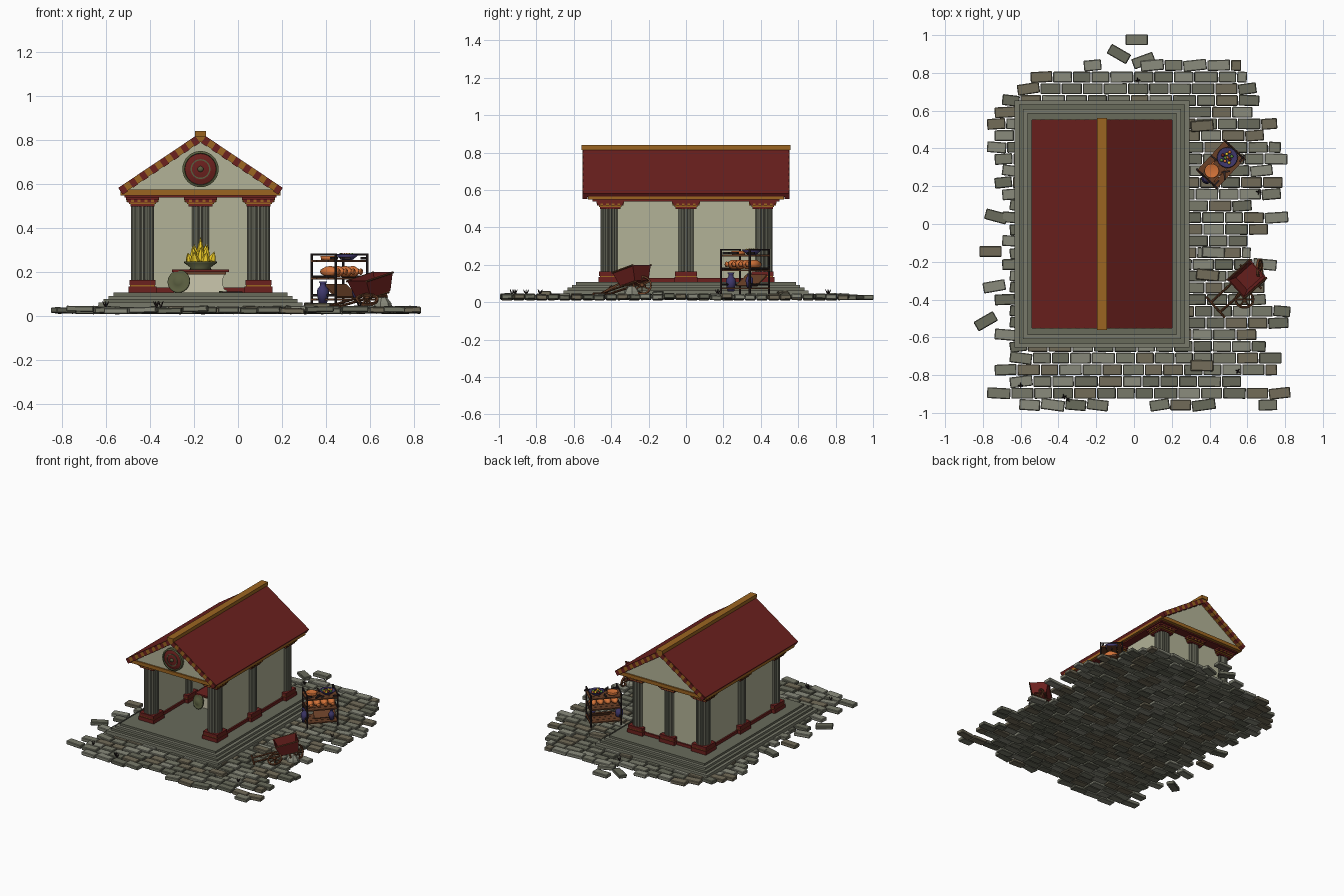
import bpy, bmesh, random
from math import sin, cos, pi, radians, atan2, hypot
from mathutils import Matrix, Vector

if "Cube" in bpy.data.objects:
    bpy.data.objects.remove(bpy.data.objects["Cube"])

random.seed(4)
T = lambda x, y, z: Matrix.Translation((x, y, z))
R = lambda a, ax: Matrix.Rotation(radians(a), 4, ax)
I = Matrix.Identity(4)
COL = dict(stone=(.19, .195, .145), stone_dark=(.14, .145, .105), stone_light=(.25, .255, .2),
           stone_brown=(.17, .15, .1), cream=(.45, .45, .31), altar=(.6, .57, .42), red=(.15, .015, .013),
           gold=(.33, .13, .015), bronze=(.1, .11, .05), flame=(.85, .6, .02), wood=(.14, .05, .02),
           dark=(.03, .02, .02), clay=(.65, .17, .04), purple=(.05, .04, .15), green=(.12, .3, .04))
MAT = {}
for k, c in COL.items():
    MAT[k] = bpy.data.materials.new(k)
    MAT[k].diffuse_color = (*c, 1)


def obj(name, bm, mat, M=I, smooth=False):
    bmesh.ops.recalc_face_normals(bm, faces=bm.faces)
    me = bpy.data.meshes.new(name)
    for f in bm.faces:
        f.smooth = smooth
    bm.to_mesh(me)
    bm.free()
    me.materials.append(MAT[mat])
    o = bpy.data.objects.new(name, me)
    o.matrix_world = M
    bpy.context.collection.objects.link(o)
    return o


def add_box(bm, c, s, rot=I):
    bmesh.ops.create_cube(bm, size=1, matrix=T(*c) @ rot @ Matrix.Diagonal((*s, 1)))


def box(name, c, s, mat, M=I):
    bm = bmesh.new()
    add_box(bm, c, s)
    return obj(name, bm, mat, M)


def lathe(name, prof, mat, M=I, n=16, smooth=True):
    bm = bmesh.new()
    vs = [bm.verts.new((r, 0, z)) for r, z in prof]
    es = [bm.edges.new(p) for p in zip(vs, vs[1:])]
    bmesh.ops.spin(bm, geom=vs + es, axis=(0, 0, 1), cent=(0, 0, 0), steps=n, angle=2 * pi)
    bmesh.ops.remove_doubles(bm, verts=bm.verts, dist=1e-4)
    return obj(name, bm, mat, M, smooth)


def prism(name, pts, depth, mat, M=I):
    bm = bmesh.new()
    f = bm.faces.new([bm.verts.new((x, y, 0)) for x, y in pts])
    g = bmesh.ops.extrude_face_region(bm, geom=[f])['geom']
    bmesh.ops.translate(bm, vec=(0, 0, depth), verts=[v for v in g if isinstance(v, bmesh.types.BMVert)])
    return obj(name, bm, mat, M)


def rod(name, a, b, r, mat, M=I, n=8):
    a, b = Vector(a), Vector(b)
    d = b - a
    bm = bmesh.new()
    bmesh.ops.create_cone(bm, cap_ends=True, segments=n, radius1=r, radius2=r, depth=d.length)
    return obj(name, bm, mat, M @ T(*((a + b) / 2)) @ d.to_track_quat('Z', 'Y').to_matrix().to_4x4())


# paving: rows of loose bricks with ragged ends (row limits in hundredths)
left = [48, 55, 62, 70, 74, 78, 74, 78, 74, 70, 74, 70, 66, 70, 66, 70, 66, 70, 66, 66, 74, 66, 66, 74, 66, 66, 74, 66, 78, 72]
right = [57, 60, 65, 68, 67, 76, 69, 78, 83, 74, 83, 78, 64, 83, 76, 64, 62, 76, 70, 70, 70, 83, 82, 65, 70, 83, 76, 60, 83, 76]
stones = ['stone', 'stone_dark', 'stone_light', 'stone_brown']
paving = {k: bmesh.new() for k in stones}
def brick(x, y, z, length, yaw, tilt=2):
    rot = R(yaw, 'Z') @ R(random.uniform(-tilt, tilt), 'X') @ R(random.uniform(-tilt, tilt), 'Y')
    add_box(paving[random.choice(stones)], (x, y, z), (length, .057, .026), rot)
for k, (l, r) in enumerate(zip(left, right)):
    y, x, r = .84 - .062 * k, -l / 100, r / 100
    while x < r - .05:
        w = min(random.uniform(.095, .13), r - x)
        edge = x < -l / 100 + .02 or x + w > r - .02
        if not (k in (0, 29) and random.random() < .25):
            brick(x + w / 2, y, random.uniform(.023, .034), w - .005,
                  random.uniform(-9, 9) if edge or k in (0, 29) else random.uniform(-1, 1))
        x += w
for x, y, a in [(.015, .975, 0), (-.08, .9, -30), (.05, .865, 20), (-.785, -.515, 30), (-.74, -.33, 10),
                (-.76, -.145, 0), (-.73, .04, -15)]:
    brick(x, y, .026, .118, a)
for x, y in [(.39, -.27), (.42, -.15), (.36, .52), (.36, -.75)]:
    brick(x, y, .045, .12, random.uniform(-6, 6), 4)
for k, bm in paving.items():
    o = obj('paving_' + k, bm, k)
    b = o.modifiers.new('bevel', 'BEVEL')
    b.width, b.segments = .004, 1

# grass tufts
for i, (x, y) in enumerate([(-.6, -.855), (-.37, -.915), (-.35, -.93), (.55, -.78), (.66, .17), (.02, .76)]):
    for j in range(4):
        lathe(f'grass_{i}_{j}', [(.004, 0), (.003, .02), (0, .035)], 'dark',
              T(x, y, .04) @ R(90 * j + 20 * i, 'Z') @ R(28, 'X'), 4, False)

# stepped platform
C = -.17
for i in range(4):
    box(f'step_{i}', (C, 0, .055 + .0075 * i - .0075), (.925 - .045 * i, 1.31 - .045 * i, .03 + .015 * i),
        'stone_dark' if i % 2 else 'stone')

# fluted columns: four corners, middle of each side, middle of back
flute = [(r * cos(a), r * sin(a)) for i in range(64)
         for a, r in [(2 * pi * i / 64, (.052, .051, .044, .051)[i % 4])]]
cols = [(s * .263, y) for s in (-1, 1) for y in (-.405, 0, .41)] + [(0, .41)]
for i, (dx, y) in enumerate(cols):
    x = C + dx
    prism(f'column_shaft_{i}', flute, .36, 'stone', T(x, y, .15))
    for w, z, h, m in [(.125, .12, .03, 'red'), (.112, .138, .01, 'gold'), (.118, .152, .022, 'red'),
                       (.11, .503, .01, 'red'), (.122, .513, .01, 'gold'), (.134, .522, .012, 'red'),
                       (.148, .536, .018, 'red')]:
        box(f'column_moulding_{i}', (x, y, z), (w, w, h), m)
    for s in (-1, 1):
        for a in (0, 90):
            for t in (-.045, -.015, .015, .045):
                box(f'capital_bead_{i}', (t, s * .068, .523), (.014, .008, .012), 'gold', T(x, y, 0) @ R(a, 'Z'))

# walls on three sides with red skirting
for n, c, s in [('left', (C - .263, 0), (.05, .81)), ('right', (C + .263, 0), (.05, .81)), ('back', (C, .41), (.53, .05))]:
    box(n + '_wall', (*c, .325), (*s, .44), 'cream')
    box(n + '_skirting', (*c, .117), (s[0] + .022, s[1] + .022, .024), 'red')

# cornice, gables and roof
box('architrave', (C, 0, .545), (.69, 1.0, .012), 'red')
box('cornice', (C, 0, .561), (.725, 1.05, .026), 'gold')
prism('gable', [(-.345, .57), (.345, .57), (0, .803)], 1.03, 'cream', T(C, .515, 0) @ R(90, 'X'))
A, L = atan2(.25, .373), hypot(.25, .373)
for s, side in ((-1, 'left'), (1, 'right')):
    M = T(C, 0, .832) @ Matrix.Rotation(s * A, 4, 'Y')
    box(side + '_roof', (s * L / 2, 0, -.011), (L, 1.1, .022), 'red', M)
    box(side + '_roof_lining', (s * L / 2, 0, -.025), (L - .02, 1.08, .01), 'gold', M)
    for e in (-1, 1):
        for i in range(16):
            box(f'{side}_rake_block_{i}', (s * (i + .5) * L / 16, e * .54, -.018 - .003 * (i % 2)),
                (L / 16, .026, .032), ('gold', 'red')[i % 2], M)
box('roof_ridge', (C, 0, .827), (.052, 1.12, .026), 'gold')

# medallion on the front gable
M = T(C, -.51, .667) @ R(90, 'X')
lathe('medallion_rim', [(0, 0), (.082, 0), (.082, .026), (.072, .03), (.07, .02), (0, .02)], 'bronze', M, 32, False)
lathe('medallion_face', [(.071, .02), (.05, .026), (.02, .03), (0, .03)], 'red', M, 32, False)
lathe('medallion_ring', [(.045, .025), (.045, .031), (.039, .031), (.039, .025)], 'bronze', M, 32, False)
lathe('medallion_boss', [(.014, .028), (.012, .036), (0, .038)], 'bronze', M, 12)

# altar with fire bowl
AY = .02
wid = [(.12, .105), (.12, .118), (.108, .122), (.1, .145), (.1, .165), (.108, .185), (.112, .19)]
prism('altar_block', wid + [(-w, z) for w, z in wid[::-1]], .16, 'altar', T(C, AY + .08, 0) @ R(90, 'X'))
box('altar_board', (C, AY, .196), (.23, .18, .012), 'wood')
box('altar_top', (C, AY, .207), (.26, .2, .011), 'red')
lathe('fire_bowl', [(0, .212), (.05, .212), (.045, .22), (.075, .242), (.076, .248), (.066, .246), (0, .232)],
      'bronze', T(C, AY, 0), 20)
for i in range(13):
    ring = 0 if i == 0 else 1 if i < 6 else 2
    a = i * 137.5
    h = (.125, .095, .06)[ring] * random.uniform(.85, 1.05)
    lathe(f'flame_{i}', [(.012, 0), (.021, h * .25), (.014, h * .6), (0, h)], 'flame',
          T(C, AY, .235) @ R(a, 'Z') @ T(.024 * ring, 0, 0) @ R(9 * ring, 'Y'), 6, False)

# shield leaning on the altar and a sword on the floor
M = T(-.268, -.085, .157) @ R(-15, 'Z') @ R(78, 'X')
lathe('shield', [(0, -.004), (.052, -.004), (.052, .004), (.046, .006), (.04, .002), (.02, .014), (0, .018)], 'bronze', M, 24)
M = T(-.03, -.2, .11) @ R(15, 'Z')
box('sword_blade', (0, 0, 0), (.1, .012, .004), 'dark', M)
box('sword_guard', (-.05, 0, .001), (.007, .034, .008), 'bronze', M)

# market shelf, turned on the paving
S = T(.46, .315, .045) @ R(47, 'Z')
for x in (-.105, .105):
    for y in (-.075, .075):
        rod('shelf_post', (x, y, 0), (x, y, .24), .006, 'dark', S, 6)
    for z in (.05, .135, .235):
        rod('shelf_rail', (x, -.075, z), (x, .075, z), .005, 'dark', S, 6)
for z in (.03, .125, .205):
    for y in (-.055, -.018, .018, .055):
        box('shelf_board', (0, y, z), (.225, .034, .009), 'wood', S)
box('shelf_back_board', (0, 0, 0), (.15, .1, .008), 'wood', S @ T(.03, .02, .07) @ R(35, 'X'))
jar = [(0, -.065), (.014, -.06), (.03, -.02), (.031, .01), (.02, .035), (.012, .045), (.012, .058), (.018, .064), (0, .06)]
for x in (-.075, -.025, .025, .075):
    lathe('lying_jar', jar, 'clay', S @ T(x * 1.0, -.01, .157) @ R(90, 'X') @ Matrix.Scale(.82, 4), 14)
vase = [(0, 0), (.018, 0), (.028, .045), (.025, .065), (.013, .08), (.013, .09), (.02, .1), (0, .096)]
lathe('tall_vase', vase, 'purple', T(.385, .24, .058), 14)
lathe('short_vase', vase, 'purple', S @ T(.07, -.04, .034) @ Matrix.Scale(.75, 4), 14)
bowl = [(0, 0), (.025, 0), (.055, .024), (.05, .026), (.02, .01), (0, .01)]
lathe('fruit_bowl', bowl, 'purple', S @ T(.05, 0, .21), 20)
for i in range(10):
    a, r = i * 2.4, .011 * i ** .5
    lathe('fruit', [(0, -.01), (.009, -.004), (.009, .004), (0, .01)], ('clay', 'green', 'red', 'flame')[i % 4],
          S @ T(.05 + r * cos(a), r * sin(a), .232), 8)
lathe('clay_dish', [(0, 0), (.035, 0), (.038, .018), (.032, .016), (0, .012)], 'clay', S @ T(-.058, .012, .21), 20)
for i, (x, y) in enumerate([(-.09, -.05), (-.03, -.055), (0, .05), (-.01, -.045), (.1, -.06)]):
    box('utensil', (0, 0, .008), (.045, .009, .012), 'dark', S @ T(x, y, .21) @ R(47 * i, 'Z'))

# broken hand cart
K = T(.61, -.28, .115) @ R(42, 'Z') @ R(-14, 'Y')
bm = bmesh.new()
bmesh.ops.create_cube(bm, size=1)
for v in bm.verts:
    w = 1 if v.co.z > 0 else .76
    v.co = (v.co.x * .165 * w, v.co.y * .13 * w, v.co.z * .08 + .025)
bmesh.ops.delete(bm, geom=[f for f in bm.faces if f.calc_center_median().z > .06], context='FACES')
tray = obj('cart_tray', bm, 'red', K)
tray.modifiers.new('wall', 'SOLIDIFY').thickness = .01
for s in (-1, 1):
    rod('cart_handle', (-.25, s * .035, -.012), (.06, s * .04, -.02), .006, 'wood', K)
    rod('cart_tray_rim', (-.085, s * .066, .065), (.085, s * .066, .065), .005, 'wood', K)
rod('cart_crossbar', (-.25, -.075, -.01), (-.25, .075, -.01), .006, 'wood', K)
rod('cart_axle', (0, -.09, -.026), (0, .08, -.026), .006, 'wood', K)
for M in (T(.585, -.4, .075) @ R(28, 'X'), T(.665, -.235, .09) @ R(75, 'Y')):
    lathe('cart_wheel_rim', [(.052, -.006), (.052, .006), (.043, .006), (.043, -.006), (.052, -.006)], 'wood', M, 20, False)
    lathe('cart_wheel_hub', [(0, -.012), (.011, -.012), (.011, .012), (0, .012)], 'wood', M, 10, False)
    for i in range(3):
        box('cart_wheel_spokes', (0, 0, 0), (.09, .007, .006), 'wood', M @ R(60 * i, 'Z'))
lathe('rubble_stone', [(0, 0), (.045, 0), (.04, .02), (.02, .045), (0, .05)], 'stone_light', T(.655, -.29, .04), 7, False)

for m in bpy.data.materials:
    if m.users and not m.is_grease_pencil:
        m.use_nodes = True
        m.node_tree.nodes["Principled BSDF"].inputs["Base Color"].default_value = m.diffuse_color
